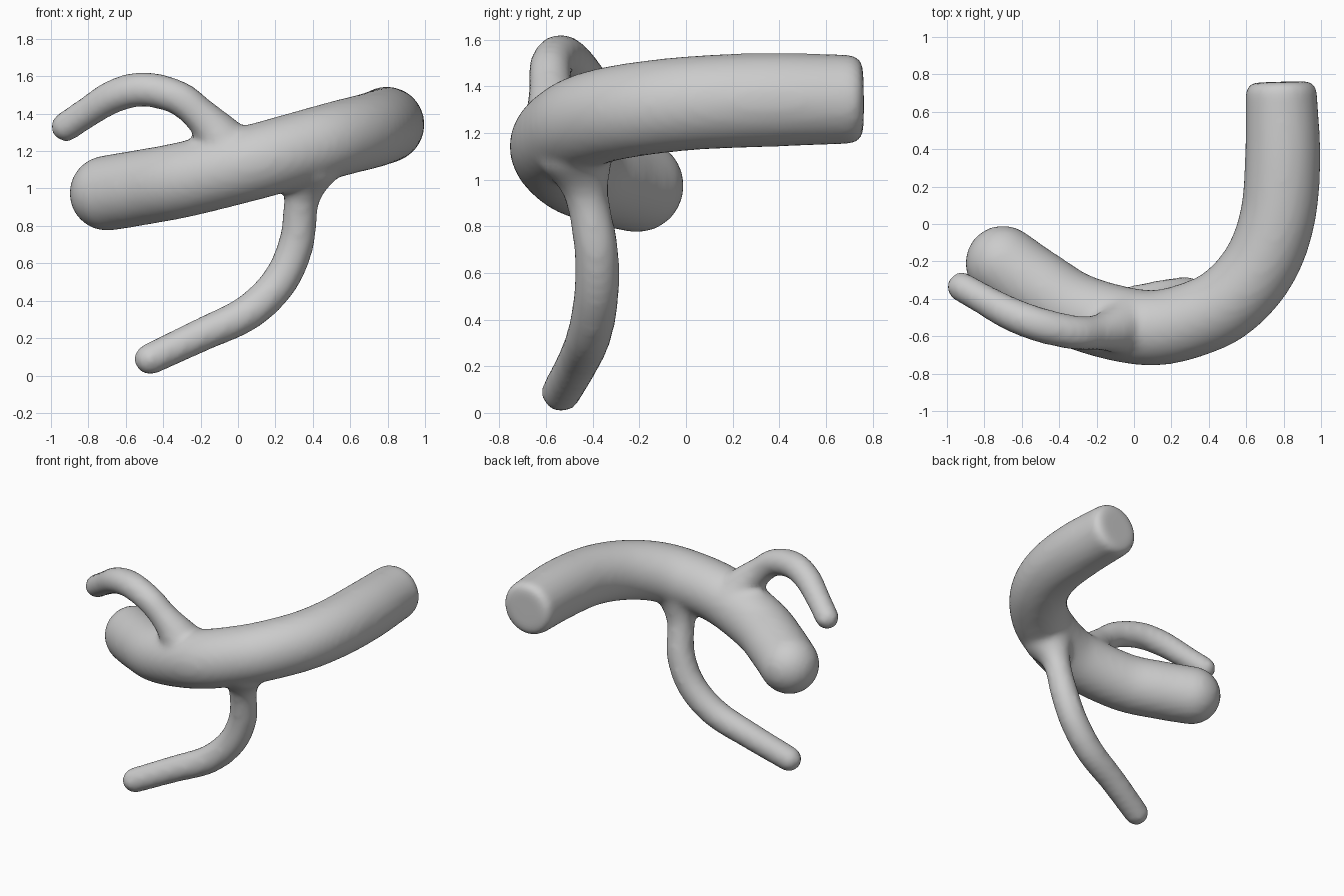
import bpy, bmesh, math
from mathutils import Vector

if "Cube" in bpy.data.objects:
    bpy.data.objects.remove(bpy.data.objects["Cube"])

SIDES = 32


def spline(points, steps=8):
    """Catmull-Rom samples of (x, y, z, radius) points."""
    p = [Vector(q) for q in points]
    p = [2 * p[0] - p[1]] + p + [2 * p[-1] - p[-2]]
    out = []
    for i in range(1, len(p) - 2):
        a, b, c, d = p[i - 1:i + 3]
        for s in range(steps):
            t = s / steps
            out.append(0.5 * (2 * b + (c - a) * t + (2 * a - 5 * b + 4 * c - d) * t * t
                              + (3 * b - a - 3 * c + d) * t ** 3))
    return out + [p[-2]]


def end_rings(center, direction, r, bevel):
    """Rings that round off an end; bevel equal to r gives a full dome."""
    rings = []
    for k in range(1, 8):
        a = k / 8 * math.pi / 2
        rings.append((center + direction * bevel * math.sin(a), direction,
                      r - bevel + bevel * math.cos(a)))
    rings.append((center + direction * bevel, direction, max(r - bevel, 0.004)))
    return rings


def tube(bm, points, start_bevel, end_bevel):
    s = spline(points)
    pos = [q.to_3d() for q in s]
    n = len(s)
    tan = [(pos[min(i + 1, n - 1)] - pos[max(i - 1, 0)]).normalized() for i in range(n)]
    head = [(c, -d, r) for c, d, r in end_rings(pos[0], -tan[0], s[0][3], start_bevel)]
    tail = end_rings(pos[-1], tan[-1], s[-1][3], end_bevel)
    rings = head[::-1] + [(pos[i], tan[i], s[i][3]) for i in range(n)] + tail
    side = rings[0][1].orthogonal().normalized()
    loops = []
    for c, d, r in rings:
        side = (side - d * side.dot(d)).normalized()
        up = d.cross(side)
        loops.append([bm.verts.new(c + r * (side * math.cos(a) + up * math.sin(a)))
                      for a in (math.tau * k / SIDES for k in range(SIDES))])
    for l0, l1 in zip(loops, loops[1:]):
        for k in range(SIDES):
            j = (k + 1) % SIDES
            bm.faces.new((l0[k], l0[j], l1[j], l1[k]))
    bm.faces.new(loops[0][::-1])
    bm.faces.new(loops[-1])


bm = bmesh.new()

# thick main stem: domed left end, flat cut right end
R = 0.202
stem = [(-0.70, -0.21, 0.975), (-0.52, -0.335, 1.005), (-0.28, -0.475, 1.05),
        (0.08, -0.555, 1.14), (0.37, -0.49, 1.22), (0.55, -0.375, 1.27),
        (0.69, -0.19, 1.305), (0.77, 0.05, 1.33), (0.795, 0.35, 1.342),
        (0.787, 0.70, 1.345)]
tube(bm, [(*p, R if i < 9 else 0.192) for i, p in enumerate(stem)], R, 0.06)

# thin upper branch, flared where it joins the stem
tube(bm, [(-0.04, -0.54, 1.17, 0.18), (-0.11, -0.565, 1.29, 0.125),
          (-0.20, -0.58, 1.39, 0.095), (-0.32, -0.58, 1.485, 0.092),
          (-0.50, -0.54, 1.53, 0.093), (-0.66, -0.48, 1.495, 0.09),
          (-0.80, -0.405, 1.41, 0.082), (-0.92, -0.337, 1.33, 0.08)], 0.1, 0.08)

# thin lower branch, flared where it joins the stem
tube(bm, [(0.37, -0.465, 1.10, 0.17), (0.35, -0.44, 1.00, 0.115),
          (0.335, -0.42, 0.90, 0.092), (0.31, -0.385, 0.70, 0.095),
          (0.22, -0.385, 0.50, 0.097), (0.05, -0.415, 0.335, 0.096),
          (-0.20, -0.465, 0.215, 0.09), (-0.47, -0.535, 0.088, 0.085)], 0.1, 0.085)

bmesh.ops.recalc_face_normals(bm, faces=bm.faces)
mesh = bpy.data.meshes.new("branching_tube")
bm.to_mesh(mesh)
bm.free()
obj = bpy.data.objects.new("branching_tube", mesh)
bpy.context.collection.objects.link(obj)

# fuse the three tubes into one skin and soften the joints
remesh = obj.modifiers.new("fuse", 'REMESH')
remesh.mode = 'VOXEL'
remesh.voxel_size = 0.022
remesh.use_smooth_shade = True
soften = obj.modifiers.new("soften", 'SMOOTH')
soften.factor = 0.5
soften.iterations = 8
